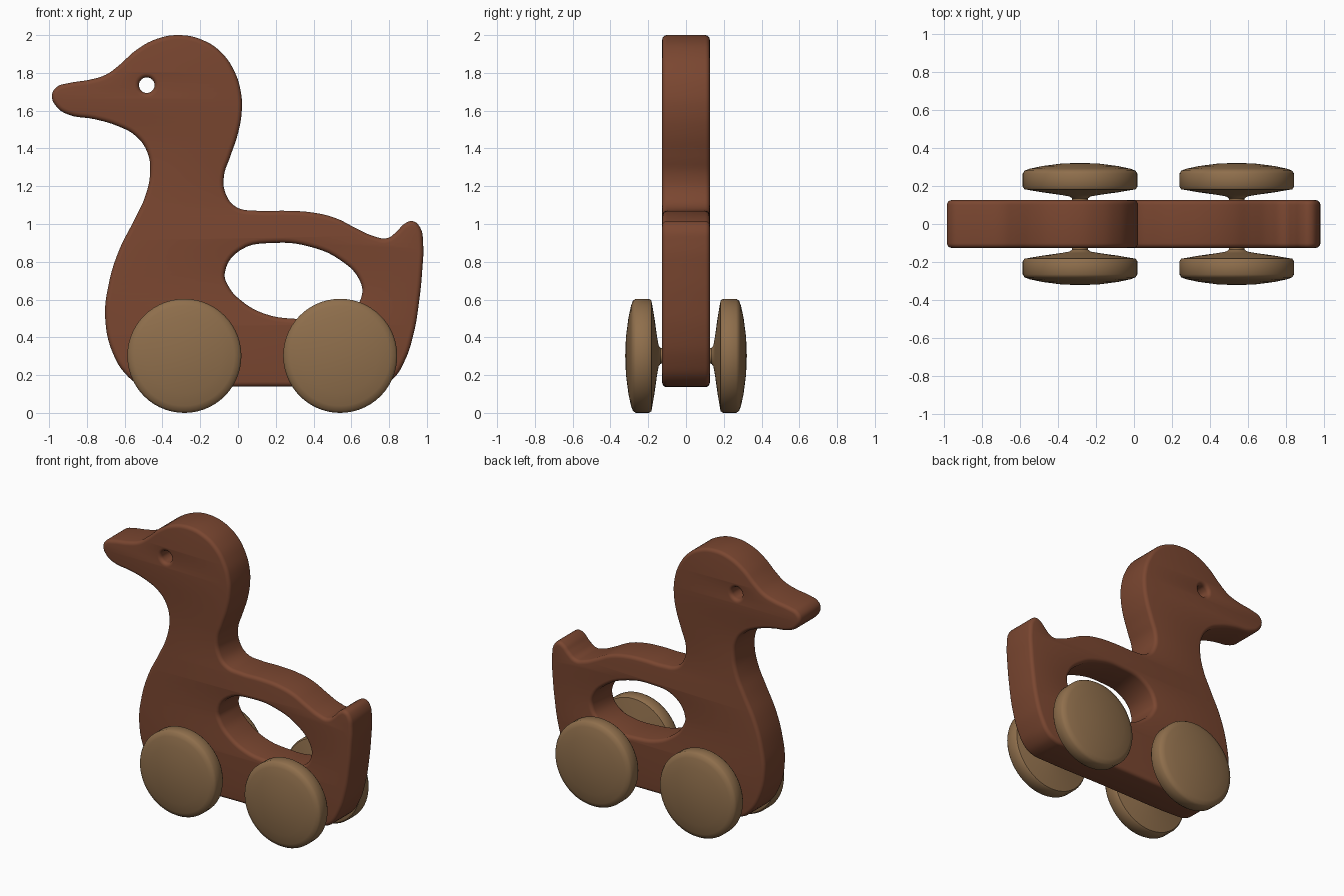
import bpy, bmesh, math
from mathutils import Matrix

if "Cube" in bpy.data.objects:
    bpy.data.objects.remove(bpy.data.objects["Cube"])

def material(name, rgb):
    m = bpy.data.materials.new(name)
    m.diffuse_color = (*rgb, 1)
    m.use_nodes = True
    m.node_tree.nodes["Principled BSDF"].inputs["Base Color"].default_value = m.diffuse_color
    return m

dark_wood = material("dark_wood", (0.195, 0.062, 0.030))
light_wood = material("light_wood", (0.275, 0.158, 0.072))

# Side outline of the body (x, z)
outline = [(-0.44, 0.14), (-0.52, 0.15), (-0.58, 0.19), (-0.66, 0.31), (-0.703, 0.5),
    (-0.685, 0.68), (-0.63, 0.86), (-0.55, 1.02), (-0.49, 1.15), (-0.465, 1.28), (-0.48, 1.38),
    (-0.54, 1.465), (-0.64, 1.52), (-0.76, 1.555), (-0.90, 1.58), (-0.96, 1.62), (-0.985, 1.68),
    (-0.96, 1.725), (-0.90, 1.745), (-0.78, 1.765), (-0.70, 1.79), (-0.63, 1.84), (-0.54, 1.92),
    (-0.43, 1.98), (-0.31, 2.0), (-0.19, 1.975), (-0.09, 1.91), (-0.02, 1.81), (0.015, 1.70),
    (0.02, 1.60), (0.0, 1.48), (-0.04, 1.36), (-0.075, 1.25), (-0.065, 1.16), (-0.01, 1.09),
    (0.1, 1.07), (0.26, 1.07), (0.4, 1.06), (0.52, 1.03), (0.62, 0.98), (0.72, 0.935),
    (0.79, 0.925), (0.84, 0.96), (0.88, 1.0), (0.925, 1.015), (0.965, 0.98), (0.98, 0.9),
    (0.975, 0.75), (0.96, 0.6), (0.93, 0.42), (0.88, 0.27), (0.82, 0.18), (0.75, 0.145),
    (0.67, 0.14), (0.15, 0.14)]
# Handle hole and round eye hole
handle = [(-0.07, 0.74), (0.01, 0.86), (0.196, 0.90), (0.38, 0.88), (0.54, 0.81), (0.645, 0.70),
    (0.655, 0.62), (0.60, 0.54), (0.48, 0.50), (0.32, 0.497), (0.14, 0.525), (0.01, 0.60), (-0.05, 0.67)]
eye = [(-0.483 + 0.041 * math.cos(i * math.pi / 4), 1.735 + 0.041 * math.sin(i * math.pi / 4))
       for i in range(8)]

# Body: filled curve with rounded edges, stood upright
BEVEL = 0.025
curve = bpy.data.curves.new("body", 'CURVE')
curve.dimensions, curve.fill_mode = '2D', 'BOTH'
curve.extrude, curve.bevel_depth, curve.offset = 0.126 - BEVEL, BEVEL, -BEVEL
curve.bevel_resolution, curve.resolution_u = 3, 5
for pts in (outline, handle, eye):
    s = curve.splines.new('BEZIER')
    s.bezier_points.add(len(pts) - 1)
    s.use_cyclic_u = True
    for bp, (x, z) in zip(s.bezier_points, pts):
        bp.co = (x, z, 0)
        bp.handle_left_type = bp.handle_right_type = 'AUTO'
body = bpy.data.objects.new("body", curve)
bpy.context.collection.objects.link(body)
bpy.context.view_layer.objects.active = body
body.select_set(True)
bpy.ops.object.convert(target='MESH')
body = bpy.context.object
body.name = "body"
body.data.transform(Matrix.Rotation(math.pi / 2, 4, 'X'))
bm = bmesh.new()
bm.from_mesh(body.data)
bmesh.ops.remove_doubles(bm, verts=bm.verts, dist=0.0003)
bmesh.ops.recalc_face_normals(bm, faces=bm.faces)
bm.to_mesh(body.data)
bm.free()
body.data.materials.clear()
body.data.materials.append(dark_wood)
bpy.ops.object.shade_smooth_by_angle(angle=math.radians(40))

# Wheel half-section (radius, distance from the middle): domed face, rim, hub, axle stub
section = [(0, 0.322), (0.1, 0.318), (0.2, 0.305), (0.265, 0.291), (0.292, 0.281), (0.302, 0.265),
    (0.302, 0.197), (0.293, 0.183), (0.2, 0.167), (0.1, 0.153), (0.055, 0.145), (0.042, 0.135),
    (0.04, 0.11), (0, 0.11)]

def wheel(name, x, side):
    bm = bmesh.new()
    vs = [bm.verts.new((r, y * side, 0)) for r, y in section]
    es = [bm.edges.new(p) for p in zip(vs, vs[1:])]
    bmesh.ops.spin(bm, geom=vs + es, axis=(0, 1, 0), cent=(0, 0, 0),
                   angle=2 * math.pi, steps=56, use_duplicate=False)
    bmesh.ops.remove_doubles(bm, verts=bm.verts, dist=0.0005)
    bmesh.ops.recalc_face_normals(bm, faces=bm.faces)
    me = bpy.data.meshes.new(name)
    bm.to_mesh(me)
    bm.free()
    me.materials.append(light_wood)
    ob = bpy.data.objects.new(name, me)
    ob.location = (x, 0, 0.302)
    bpy.context.collection.objects.link(ob)
    bpy.ops.object.select_all(action='DESELECT')
    bpy.context.view_layer.objects.active = ob
    ob.select_set(True)
    bpy.ops.object.shade_smooth_by_angle(angle=math.radians(40))

for end, x in (("front", -0.284), ("rear", 0.541)):
    for label, side in (("right", -1), ("left", 1)):
        wheel(f"{end}_{label}_wheel", x, side)
